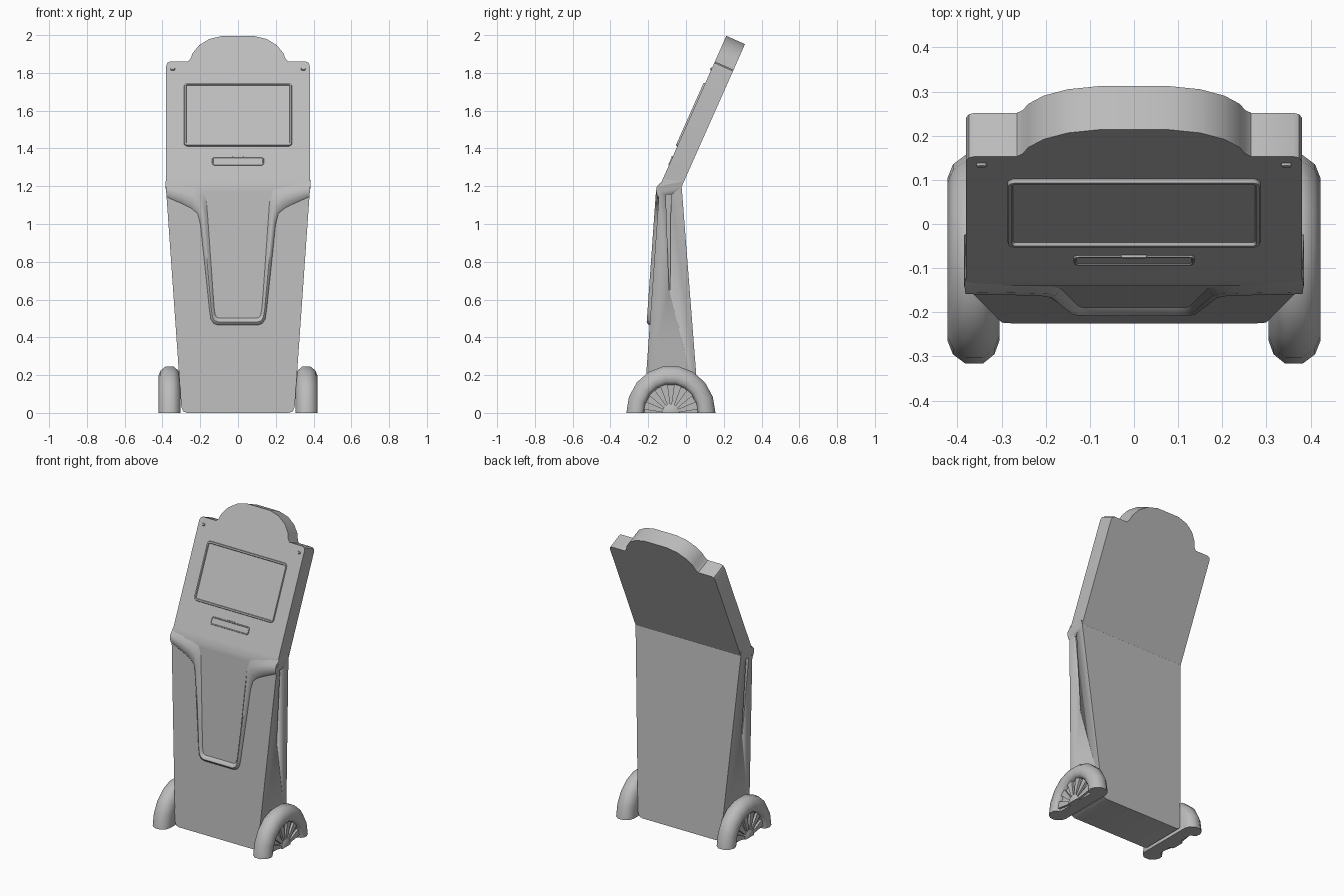
import bpy, bmesh, math
from mathutils import Vector

cube = bpy.data.objects.get("Cube")
if cube:
    bpy.data.objects.remove(cube)

grey = bpy.data.materials.new("plain grey")
grey.use_nodes = True
COLOR = (0.5, 0.5, 0.5, 1)
grey.diffuse_color = COLOR
grey.node_tree.nodes["Principled BSDF"].inputs["Base Color"].default_value = COLOR

KINK = 1.2


def finish(name, bm, mirror=False, angle=30):
    """Turn a bmesh into a shaded object, optionally mirrored in x."""
    bmesh.ops.remove_doubles(bm, verts=bm.verts, dist=1e-5)
    bmesh.ops.recalc_face_normals(bm, faces=bm.faces)
    mesh = bpy.data.meshes.new(name)
    bm.to_mesh(mesh)
    bm.free()
    mesh.materials.append(grey)
    ob = bpy.data.objects.new(name, mesh)
    bpy.context.collection.objects.link(ob)
    if mirror:
        ob.modifiers.new("mirror", 'MIRROR')
    bpy.ops.object.select_all(action='DESELECT')
    ob.select_set(True)
    bpy.context.view_layer.objects.active = ob
    bpy.ops.object.shade_smooth_by_angle(angle=math.radians(angle))
    return ob


def front(x, z, h=0.0):
    """Point on the front surface, raised by h along its normal."""
    if z <= KINK:
        return Vector((x, -0.225 + 0.085 * z / KINK, z)) + Vector((0, -1, 0.07)) * h
    return Vector((x, -0.14 + 0.444 * (z - KINK), z)) + Vector((0, -0.914, 0.406)) * h


def back(x, z):
    """Matching point on the rear surface."""
    if z < KINK:
        t = z / KINK
        return Vector((x, 0.07 - 0.095 * t, z * 1.02))
    if z == KINK:
        return Vector((x, -0.025, 1.225))
    return front(x, z, -0.108)


def bridge(bm, loops, closed=True):
    """Skin consecutive loops of points with quads; returns vertex loops."""
    rows = [[bm.verts.new(p) for p in loop] for loop in loops]
    for a, b in zip(rows, rows[1:]):
        n = len(a)
        for i in range(n if closed else n - 1):
            j = (i + 1) % n
            bm.faces.new((a[i], a[j], b[j], b[i]))
    return rows


def both_sides(half):
    """Right-hand points followed by their mirror images."""
    return half + [(-x, z) for x, z in reversed(half)]


# Body: bent slab with tapered pedestal and domed head
lower = [(0.27, 0), (0.29, 0.008), (0.3, 0.03), (0.38, 1.17), (0.385, KINK)]
upper = [(0.385, KINK), (0.38, 1.24), (0.38, 1.835), (0.374, 1.853), (0.36, 1.86),
         (0.265, 1.86), (0.252, 1.873), (0.24, 1.905), (0.205, 1.947),
         (0.15, 1.98), (0.08, 1.996)]
bm = bmesh.new()
outline = both_sides(lower + upper[1:])
f_row, b_row = bridge(bm, [[front(*p) for p in outline], [back(*p) for p in outline]])
k = len(lower)
for row in (f_row, b_row):
    bm.faces.new(row[:k] + row[-k:])
    bm.faces.new(row[k - 1:len(row) - k + 1])
body = finish("body", bm)

# Tapered grooves in the pedestal sides
bm = bmesh.new()
wedge = [(-0.107, 1.155), (-0.08, 1.155), (-0.084, 0.65), (-0.09, 0.65)]
rows = bridge(bm, [[Vector((0.36 - (1.155 - z) * 0.07, y, z)) for y, z in wedge],
                   [Vector((0.45, y, z)) for y, z in wedge]])
for row in rows:
    bm.faces.new(row)
cutter = finish("groove_cutter", bm, mirror=True)
cutter.hide_render = True
cutter.display_type = 'WIRE'
cut = body.modifiers.new("side grooves", 'BOOLEAN')
cut.object = cutter
cut.operation = 'DIFFERENCE'
cut.solver = 'EXACT'
bpy.context.view_layer.objects.active = body
bpy.ops.object.modifier_move_to_index(modifier=cut.name, index=0)
cutter.hide_set(True)

# Collar ridge: sweeps in from the shoulders and down round the front panel
outer = [(0.378, 1.14), (0.3, 1.105), (0.25, 1.08), (0.215, 1.05), (0.2, 0.99),
         (0.152, 0.54), (0.145, 0.495), (0.13, 0.472), (0.105, 0.463)]
inner = [(0.385, 1.23), (0.3, 1.22), (0.23, 1.205), (0.183, 1.185), (0.165, 1.13),
         (0.125, 0.56), (0.12, 0.525), (0.113, 0.51), (0.1, 0.505)]
bm = bmesh.new()
sections = []
for (ox, oz), (ix, iz) in zip(both_sides(outer), both_sides(inner)):
    section = []
    for t, h in ((0, -0.004), (0.12, 0.009), (0.4, 0.017), (0.65, 0.014), (1, -0.003)):
        section.append(front(ox + (ix - ox) * t, oz + (iz - oz) * t, h))
    sections.append(section)
rows = bridge(bm, sections)
bm.faces.new(rows[0])
bm.faces.new(rows[-1])
finish("collar_ridge", bm, angle=50)


def panel(name, cx, cz, w, h, radius, steps, mirror=False):
    """Rounded rectangle on the front, stepped by (inset, height) pairs."""
    bm = bmesh.new()
    loops = []
    for inset, rise in steps:
        r = max(radius - inset, 0.002)
        hw, hh = w / 2 - inset - r, h / 2 - inset - r
        loop = []
        for q, (sx, sz) in enumerate(((1, 1), (-1, 1), (-1, -1), (1, -1))):
            for s in range(5):
                a = math.radians(q * 90 + s * 22.5)
                loop.append(front(cx + sx * hw + r * math.cos(a),
                                  cz + sz * hh + r * math.sin(a), rise))
        loops.append(loop)
    bm.faces.new(bridge(bm, loops)[-1])
    return finish(name, bm, mirror)


# Screen with raised frame, card slot and corner screws
panel("screen", 0, 1.578, 0.575, 0.335, 0.02,
      [(0, -0.002), (0.003, 0.009), (0.011, 0.009), (0.014, 0.002)])
panel("card_slot", 0, 1.333, 0.275, 0.046, 0.012,
      [(0, -0.002), (0.002, 0.004), (0.005, 0.004), (0.007, 0.002)])
panel("slot_tab", 0, 1.355, 0.06, 0.008, 0.004, [(0, -0.002), (0.002, 0.006)])
panel("corner_screws", 0.345, 1.82, 0.026, 0.016, 0.008,
      [(0, -0.002), (0.003, 0.006)], mirror=True)

# Half wheels: a tyre and recessed disc spun through a half turn
WHEEL_Y, STRETCH = -0.08, 1.06


def wheel_point(x, r, degrees):
    a = math.radians(degrees)
    return Vector((x, WHEEL_Y + r * math.cos(a), r * math.sin(a) * STRETCH))


def half_spin(name, profile, segments):
    bm = bmesh.new()
    rows = bridge(bm, [[wheel_point(x, r, 180 * s / segments) for x, r in profile]
                       for s in range(segments + 1)], closed=False)
    bm.faces.new(rows[0])
    bm.faces.new(rows[-1])
    return finish(name, bm, mirror=True, angle=45)


half_spin("tyres", [(0.305, 0), (0.305, 0.185), (0.316, 0.215), (0.342, 0.236),
                    (0.382, 0.236), (0.41, 0.215), (0.422, 0.185), (0.418, 0.16),
                    (0.405, 0.146), (0.385, 0.142), (0.385, 0)], 9)
half_spin("hubs", [(0.38, 0), (0.38, 0.045), (0.403, 0.045), (0.408, 0.038),
                   (0.408, 0)], 9)

# Wedge-shaped spokes
bm = bmesh.new()
for i in range(6):
    mid = 15 + 30 * i
    corners = ((0.035, -12), (0.144, -8), (0.144, 8), (0.035, 12))
    rows = bridge(bm, [[wheel_point(x, r, mid + d) for r, d in corners]
                       for x in (0.38, 0.4)])
    bm.faces.new(rows[1])
finish("spokes", bm, mirror=True)
